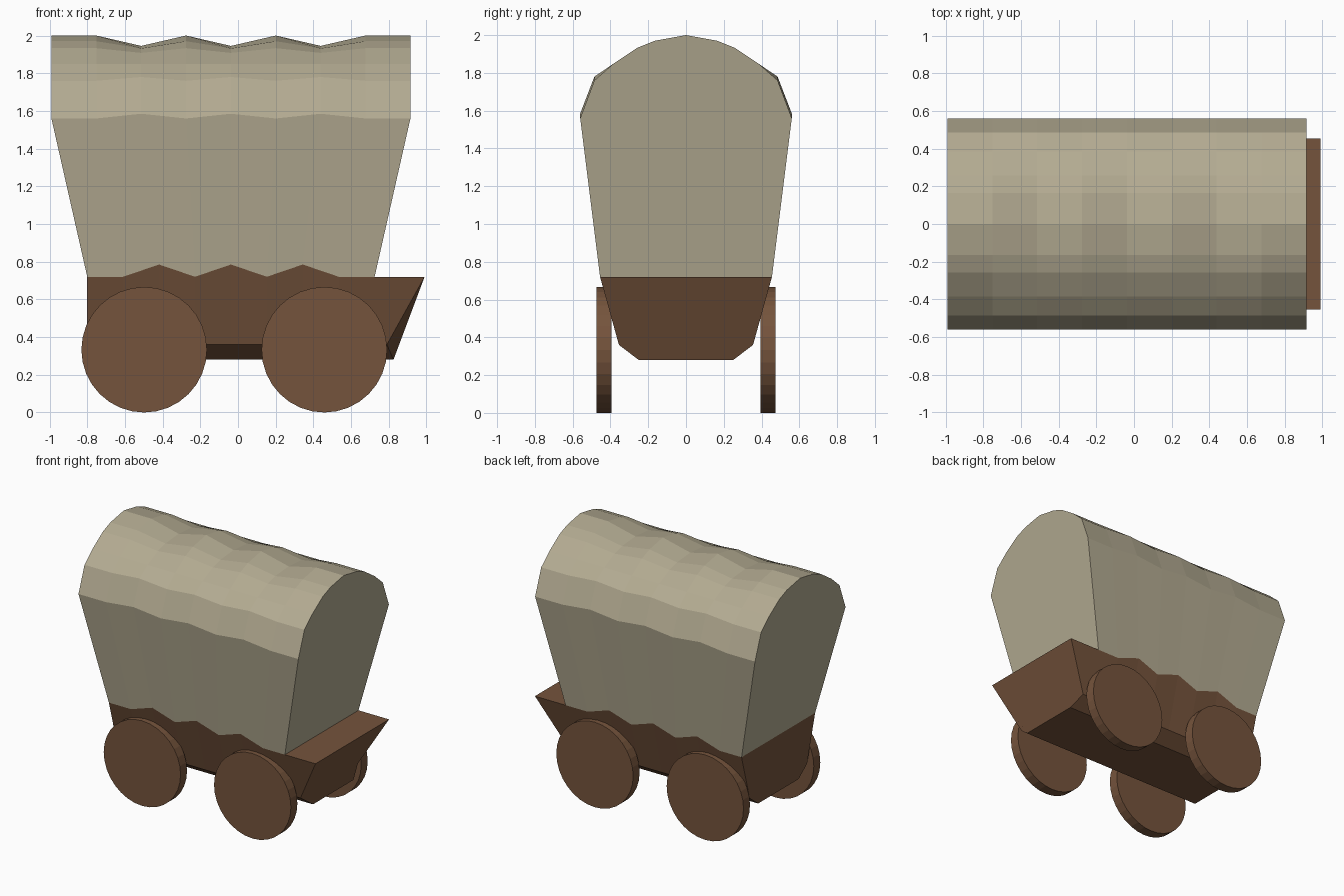
import bpy, bmesh, math

cube = bpy.data.objects.get("Cube")
if cube:
    bpy.data.objects.remove(cube, do_unlink=True)


def material(name, rgb):
    m = bpy.data.materials.new(name)
    m.use_nodes = True
    m.diffuse_color = (*rgb, 1)
    m.node_tree.nodes["Principled BSDF"].inputs["Base Color"].default_value = (*rgb, 1)
    return m


canvas = material("canvas cream", (0.45, 0.405, 0.285))
wood = material("brown wood", (0.178, 0.088, 0.045))


def loft(name, sections, mat):
    """Skin closed cross-sections in order and cap both ends."""
    bm = bmesh.new()
    rings = [[bm.verts.new(p) for p in s] for s in sections]
    for a, b in zip(rings, rings[1:]):
        for i in range(len(a)):
            j = (i + 1) % len(a)
            bm.faces.new((a[i], a[j], b[j], b[i]))
    bm.faces.new(rings[0][::-1])
    bm.faces.new(rings[-1])
    bmesh.ops.recalc_face_normals(bm, faces=bm.faces)
    mesh = bpy.data.meshes.new(name)
    bm.to_mesh(mesh)
    bm.free()
    mesh.materials.append(mat)
    ob = bpy.data.objects.new(name, mesh)
    bpy.context.collection.objects.link(ob)
    return ob


STATIONS = 9


def lerp(a, b, k):
    return a + (b - a) * k / (STATIONS - 1)


def sags(k):
    return k in (2, 4, 6)


# Canvas cover: half profile as (y, z at a hoop, z where the cloth sags)
HALF = [(0.455, 0.72, 0.785), (0.56, 1.56, 1.585), (0.485, 1.76, 1.78),
        (0.385, 1.848, 1.848), (0.258, 1.933, 1.908), (0.165, 1.97, 1.932)]


def cover_section(k):
    low, high = lerp(-0.8, 0.725, k), lerp(-0.99, 0.915, k)
    side = []
    for i, (y, hoop, sag) in enumerate(HALF):
        # the cloth hem flares a little where it is lifted
        y += 0.008 if sags(k) and i == 0 else 0
        side.append((low if i == 0 else high, y, sag if sags(k) else hoop))
    ridge = (high, 0, 1.945 if sags(k) else 2.0)
    return side + [ridge] + [(x, -y, z) for x, y, z in reversed(side)]


loft("canvas_cover", [cover_section(k) for k in range(STATIONS)], canvas)


# Wagon bed: the upper rim follows the hem of the cover
def bed_section(x_top, x_mid, x_low, lifted=False):
    top = (0.463, 0.785) if lifted else (0.455, 0.72)
    side = [(x_top, *top), (x_mid, 0.355, 0.36), (x_low, 0.25, 0.28)]
    return side + [(x, -y, z) for x, y, z in reversed(side)]


bed = [bed_section(*[lerp(-0.8, 0.725, k)] * 3, sags(k)) for k in range(STATIONS)]
bed.append(bed_section(0.99, 0.79, 0.825))
loft("wagon_bed", bed, wood)


# Solid disc wheels
def wheel(name, x, y, radius=0.333, width=0.08, sides=32):
    rim = [math.tau * i / sides for i in range(sides)]
    discs = [[(x + radius * math.cos(a), yy, radius + radius * math.sin(a)) for a in rim]
             for yy in (y - width / 2, y + width / 2)]
    loft(name, discs, wood)


for end, x in (("rear", -0.498), ("front", 0.458)):
    for side, y in (("left", 0.435), ("right", -0.435)):
        wheel(f"{end}_{side}_wheel", x, y)
